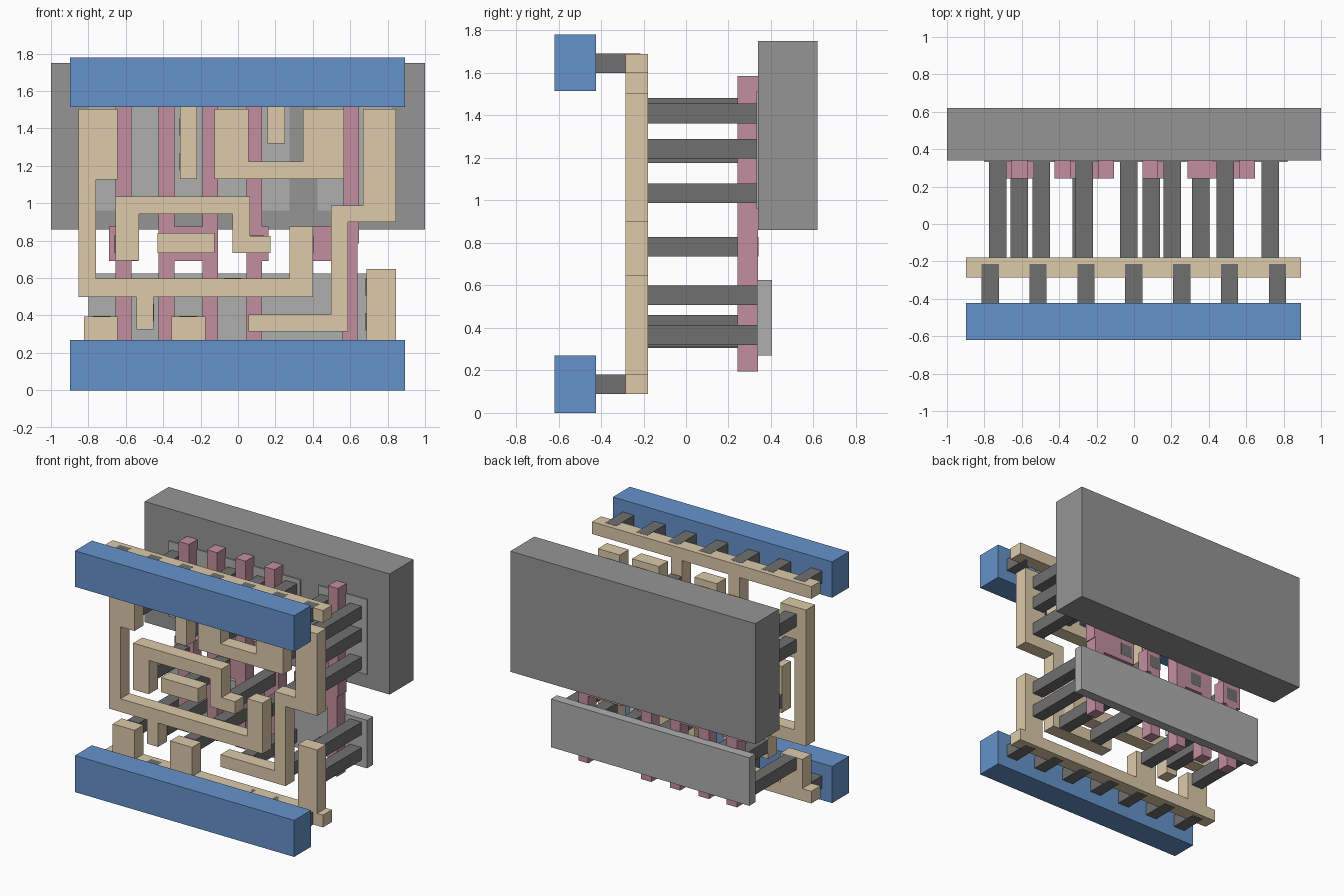
import bpy, bmesh


def material(name, rgb):
    m = bpy.data.materials.new(name)
    m.diffuse_color = (*rgb, 1)
    return m


BLUE = material("blue", (0.13, 0.29, 0.60))
TAN = material("tan", (0.72, 0.59, 0.40))
PINK = material("pink", (0.55, 0.275, 0.35))
DARK = material("dark_grey", (0.16, 0.16, 0.16))
MID = material("mid_grey", (0.30, 0.30, 0.30))
LIGHT = material("light_grey", (0.43, 0.43, 0.43))


def plate(name, outline, y0, y1, mat):
    """Extrude an (x, z) outline from y0 to y1."""
    bm = bmesh.new()
    face = bm.faces.new([bm.verts.new((x, y0, z)) for x, z in outline])
    ext = bmesh.ops.extrude_face_region(bm, geom=[face])["geom"]
    moved = [v for v in ext if isinstance(v, bmesh.types.BMVert)]
    bmesh.ops.translate(bm, verts=moved, vec=(0, y1 - y0, 0))
    bmesh.ops.recalc_face_normals(bm, faces=bm.faces)
    me = bpy.data.meshes.new(name)
    bm.to_mesh(me)
    bm.free()
    me.materials.append(mat)
    ob = bpy.data.objects.new(name, me)
    bpy.context.collection.objects.link(ob)
    return ob


def box(name, x0, x1, z0, z1, y0, y1, mat):
    return plate(name, [(x0, z0), (x1, z0), (x1, z1), (x0, z1)], y0, y1, mat)


# Rear well and active regions
box("rear_well", -1, 1, 0.86, 1.75, 0.34, 0.62, MID)
box("lower_active_strip", -0.80, 0.82, 0.27, 0.625, 0.333, 0.405, LIGHT)
box("upper_active_left", -0.80, 0.275, 0.96, 1.515, 0.332, 0.405, LIGHT)
box("upper_active_right", 0.425, 0.82, 0.96, 1.515, 0.332, 0.405, LIGHT)

# Front power rails and the short posts behind them
for tag, z0, z1, p0, p1 in (("lower", 0, 0.27, 0.089, 0.18), ("upper", 1.515, 1.78, 1.60, 1.691)):
    box(f"{tag}_power_rail", -0.897, 0.893, z0, z1, -0.62, -0.423, BLUE)
    for i in range(7):
        x = -0.769 + i * 0.256
        box(f"{tag}_rail_post", x - 0.046, x + 0.046, p0, p1, -0.423, -0.215, DARK)

# Gate strips: vertical bars with contact pads at mid height
B, T, P0, P1 = 0.195, 1.585, 0.69, 0.875
gates = {
    "gate_cross": [(-0.655, B), (-0.57, B), (-0.57, P0), (-0.535, P0), (-0.535, P1), (-0.57, P1),
                   (-0.57, T), (-0.655, T), (-0.655, P1), (-0.69, P1), (-0.69, P0), (-0.655, P0)],
    "gate_double": [(-0.425, B), (-0.34, B), (-0.34, P0), (-0.19, P0), (-0.19, B), (-0.108, B),
                    (-0.108, T), (-0.19, T), (-0.19, P1), (-0.34, P1), (-0.34, T), (-0.425, T)],
    "gate_small_pad": [(0.045, B), (0.128, B), (0.128, P0), (0.162, P0), (0.162, P1),
                       (0.128, P1), (0.128, T), (0.045, T)],
    "gate_side_pad": [(0.56, B), (0.64, B), (0.64, 0.785), (0.646, 0.785), (0.646, T), (0.565, T),
                      (0.565, P1), (0.285, P1), (0.285, P0), (0.56, P0)],
}
for name, pts in gates.items():
    plate(name, pts, 0.243, 0.34, PINK)

# Local wiring layer
L, R = -0.897, 0.893
wires = {
    "wire_lower_rail": [(L, 0.09), (R, 0.09), (R, 0.18), (0.845, 0.18), (0.845, 0.648), (0.688, 0.648),
                        (0.688, 0.18), (-0.175, 0.18), (-0.175, 0.395), (-0.355, 0.395), (-0.355, 0.18),
                        (-0.645, 0.18), (-0.645, 0.395), (-0.823, 0.395), (-0.823, 0.18), (L, 0.18)],
    "wire_upper_rail": [(L, 1.69), (L, 1.6), (-0.31, 1.6), (-0.31, 1.13), (-0.22, 1.13), (-0.22, 1.6),
                        (0.157, 1.6), (0.157, 1.32), (0.25, 1.32), (0.25, 1.6), (R, 1.6), (R, 1.69)],
    "wire_long_loop": [(-0.853, 1.505), (-0.645, 1.505), (-0.645, 1.128), (-0.76, 1.128), (-0.76, 0.597),
                       (0.275, 0.597), (0.275, 0.875), (0.4, 0.875), (0.4, 0.5), (-0.453, 0.5),
                       (-0.453, 0.324), (-0.544, 0.324), (-0.544, 0.5), (-0.853, 0.5)],
    "wire_hook": [(-0.656, 1.036), (0.065, 1.036), (0.065, 0.826), (0.175, 0.826), (0.175, 0.735),
                  (-0.03, 0.735), (-0.03, 0.942), (-0.528, 0.942), (-0.528, 0.693), (-0.656, 0.693)],
    "wire_short_bar": [(-0.43, 0.735), (-0.126, 0.735), (-0.126, 0.842), (-0.43, 0.842)],
    "wire_u_shape": [(-0.126, 1.505), (0.057, 1.505), (0.057, 1.223), (0.347, 1.223), (0.347, 1.505),
                     (0.566, 1.505), (0.566, 1.13), (-0.126, 1.13)],
    "wire_zigzag": [(0.667, 1.505), (0.845, 1.505), (0.845, 0.9), (0.588, 0.9), (0.588, 0.313),
                    (0.057, 0.313), (0.057, 0.404), (0.496, 0.404), (0.496, 0.988), (0.667, 0.988)],
}
for name, pts in wires.items():
    plate(name, pts, -0.285, -0.18, TAN)

# Long contact posts: (left x, bottom z) of each
W = 0.093
posts = [(-0.66, 0.735), (-0.33, 0.735), (0.045, 0.735), (0.31, 0.735),
         (-0.775, 1.175), (-0.775, 1.362), (-0.313, 1.175), (-0.313, 1.362),
         (-0.075, 1.175), (-0.075, 1.362), (0.157, 1.388), (0.442, 1.175), (0.442, 1.362),
         (0.682, 0.987), (0.682, 1.197), (0.682, 1.362),
         (-0.775, 0.305), (-0.542, 0.368), (-0.313, 0.305), (-0.075, 0.507),
         (0.157, 0.313), (0.442, 0.313), (0.683, 0.32), (0.683, 0.507)]
for x, z in posts:
    box("contact_post", x, x + W, z, z + W, -0.182, 0.341, DARK)
